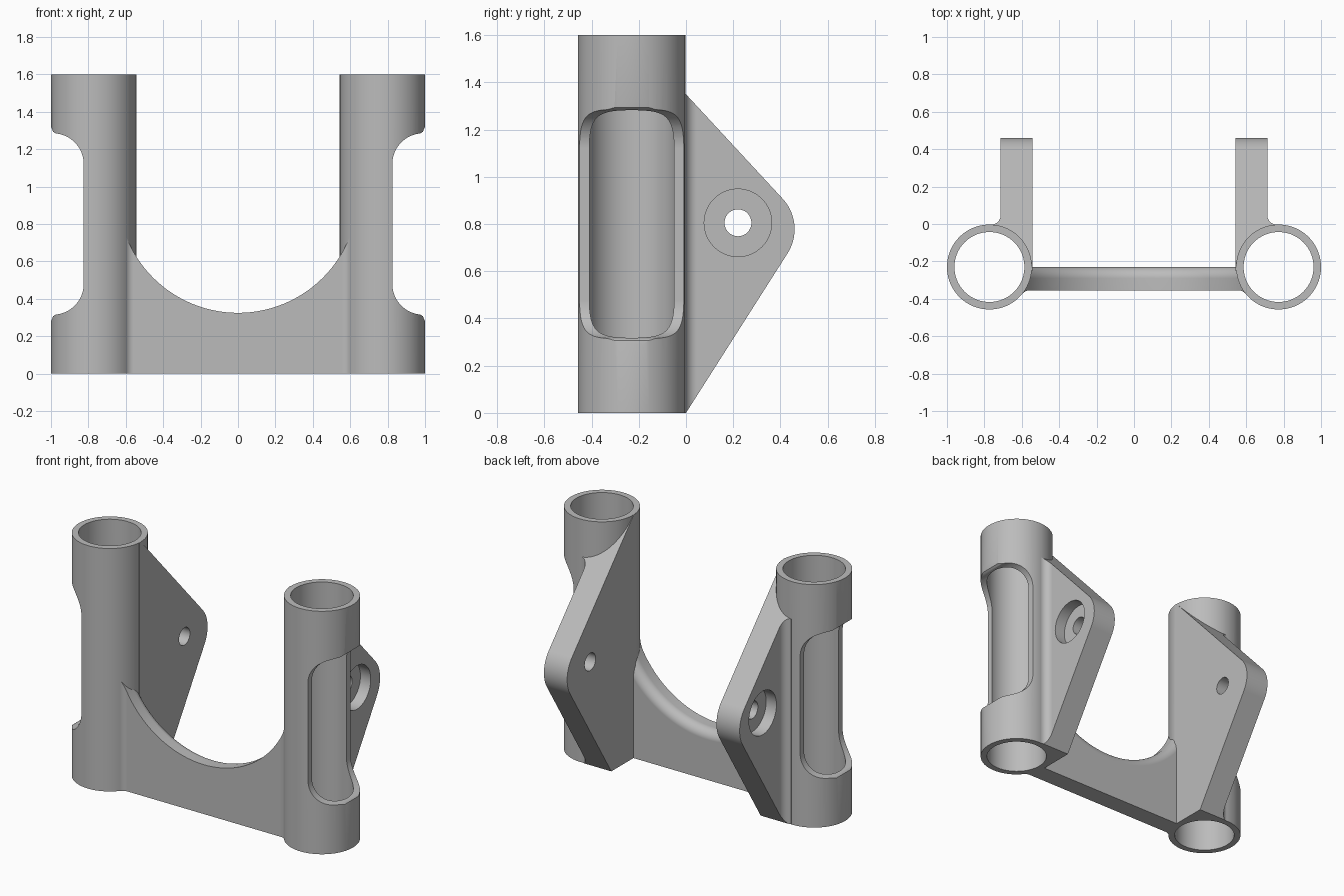
import bpy, bmesh
from math import cos, sin, pi, radians
from mathutils import Vector

cube = bpy.data.objects.get("Cube")
if cube:
    bpy.data.objects.remove(cube, do_unlink=True)

grey = bpy.data.materials.new("plain grey")
grey.use_nodes = True
grey.diffuse_color = (0.5, 0.5, 0.5, 1)
grey.node_tree.nodes["Principled BSDF"].inputs["Base Color"].default_value = grey.diffuse_color

TUBE_X, TUBE_Y, TUBE_R, BORE_R, HEIGHT = 0.773, -0.23, 0.227, 0.187, 1.6
EAR_IN, EAR_OUT = 0.544, 0.713
WEB_FRONT, WEB_BACK = -0.355, -0.23
HOLE = (0.22, 0.805)


def arc(cx, cy, r, start, end, steps=12):
    angles = [radians(start + (end - start) * i / steps) for i in range(steps + 1)]
    return [(cx + r * cos(a), cy + r * sin(a)) for a in angles]


def circle(cx, cy, r, steps=96):
    return arc(cx, cy, r, 0, 360, steps)[:-1]


def finish(name, bm):
    bmesh.ops.recalc_face_normals(bm, faces=bm.faces)
    mesh = bpy.data.meshes.new(name)
    bm.to_mesh(mesh)
    bm.free()
    mesh.materials.append(grey)
    obj = bpy.data.objects.new(name, mesh)
    bpy.context.collection.objects.link(obj)
    return obj


def prism(name, points, axis, low, high):
    """Extrude a flat outline along an axis."""
    place = {"x": lambda a, b, t: (t, a, b),
             "y": lambda a, b, t: (a, t, b),
             "z": lambda a, b, t: (a, b, t)}[axis]
    bm = bmesh.new()
    face = bm.faces.new([bm.verts.new(place(a, b, low)) for a, b in points])
    extruded = bmesh.ops.extrude_face_region(bm, geom=[face])["geom"]
    verts = [v for v in extruded if isinstance(v, bmesh.types.BMVert)]
    bmesh.ops.translate(bm, verts=verts, vec=Vector(place(0, 0, high - low)))
    if not any(face in e.link_faces for e in bm.edges):
        bm.faces.new([v for v in face.verts])
    return finish(name, bm)


def apply(obj, mod):
    bpy.context.view_layer.objects.active = obj
    bpy.ops.object.modifier_apply(modifier=mod.name)


def combine(obj, other, operation):
    mod = obj.modifiers.new("combine", "BOOLEAN")
    mod.operation, mod.object, mod.solver = operation, other, "EXACT"
    apply(obj, mod)
    bpy.data.objects.remove(other, do_unlink=True)


# Upright tube, solid until the bore is cut
bracket = prism("tube_bracket", circle(TUBE_X, TUBE_Y, TUBE_R), "z", 0, HEIGHT)

# Rear ear: plan outline with a fillet to the tube, trimmed to its side profile
plan = [(EAR_IN, -0.25), (EAR_IN, 0.6), (EAR_OUT, 0.6)]
plan += arc(EAR_OUT + 0.05, 0.047, 0.05, 180, 272) + [(0.77, -0.1)]
ear = prism("ear", plan, "z", 0, HEIGHT)
profile = [(-0.4, 0), (0, 0)] + arc(0.27, 0.778, 0.19, -32.5, 42.8, 20)
profile += [(-0.232, 1.6), (-0.4, 1.6)]
combine(ear, prism("ear_profile", profile, "x", 0.3, 1.1), "INTERSECT")
combine(bracket, ear, "UNION")

# Front web with a fillet into the tube
plan = [(-0.1, WEB_BACK), (0.65, WEB_BACK), (0.65, -0.3), (0.62, -0.36)]
plan += arc(0.558, WEB_FRONT - 0.05, 0.05, 39, 90) + [(-0.1, WEB_FRONT)]
web = prism("web", plan, "z", 0, 0.75)

# Round scoop in the web, flared so that the back edge is rounded
ROUND, SCOOP_R = 0.06, 0.642
section = [(0, -0.5), (SCOOP_R, -0.5)]
for i in range(11):
    t = pi / 2 * i / 10
    section.append((SCOOP_R + ROUND * (1 - cos(t)), WEB_BACK - ROUND + ROUND * sin(t)))
section += [(SCOOP_R + ROUND, -0.1), (0, -0.1)]
bm = bmesh.new()
verts = [bm.verts.new((r, y, 0.967)) for r, y in section]
edges = [bm.edges.new(pair) for pair in zip(verts, verts[1:])]
bmesh.ops.spin(bm, geom=verts + edges, cent=(0, 0, 0.967), axis=(0, 1, 0),
               angle=2 * pi, steps=128, use_duplicate=False)
bmesh.ops.remove_doubles(bm, verts=bm.verts, dist=0.0001)
combine(web, finish("scoop", bm), "DIFFERENCE")
combine(bracket, web, "UNION")

# Tube bore
combine(bracket, prism("bore", circle(TUBE_X, TUBE_Y, BORE_R), "z", -0.1, 1.7), "DIFFERENCE")

# Window in the outer side of the tube, with swept ends
upper = arc(0.99, 1.12, 0.165, 180, 95, 16) + [(0.988, 1.293), (1.0, 1.32), (1.1, 1.34)]
lower = [(x, HEIGHT - z) for x, z in reversed(upper)]
combine(bracket, prism("window", lower + upper, "y", -0.6, 0.04), "DIFFERENCE")

# Bolt hole and its counterbore on the outer face of the ear
combine(bracket, prism("bolt_hole", circle(*HOLE, 0.057, 48), "x", 0.4, 0.9), "DIFFERENCE")
combine(bracket, prism("counterbore", circle(*HOLE, 0.143, 64), "x", EAR_OUT - 0.075, 0.9),
        "DIFFERENCE")

# Mirror to the other side
mirror = bracket.modifiers.new("mirror", "MIRROR")
mirror.use_bisect_axis[0] = True
mirror.use_clip = True
apply(bracket, mirror)

# Smooth the curved faces and keep the edges crisp
bpy.ops.object.select_all(action="DESELECT")
bracket.select_set(True)
bpy.context.view_layer.objects.active = bracket
bpy.ops.object.shade_smooth_by_angle(angle=radians(30))
weighted = bracket.modifiers.new("weighted_normals", "WEIGHTED_NORMAL")
weighted.keep_sharp = True
